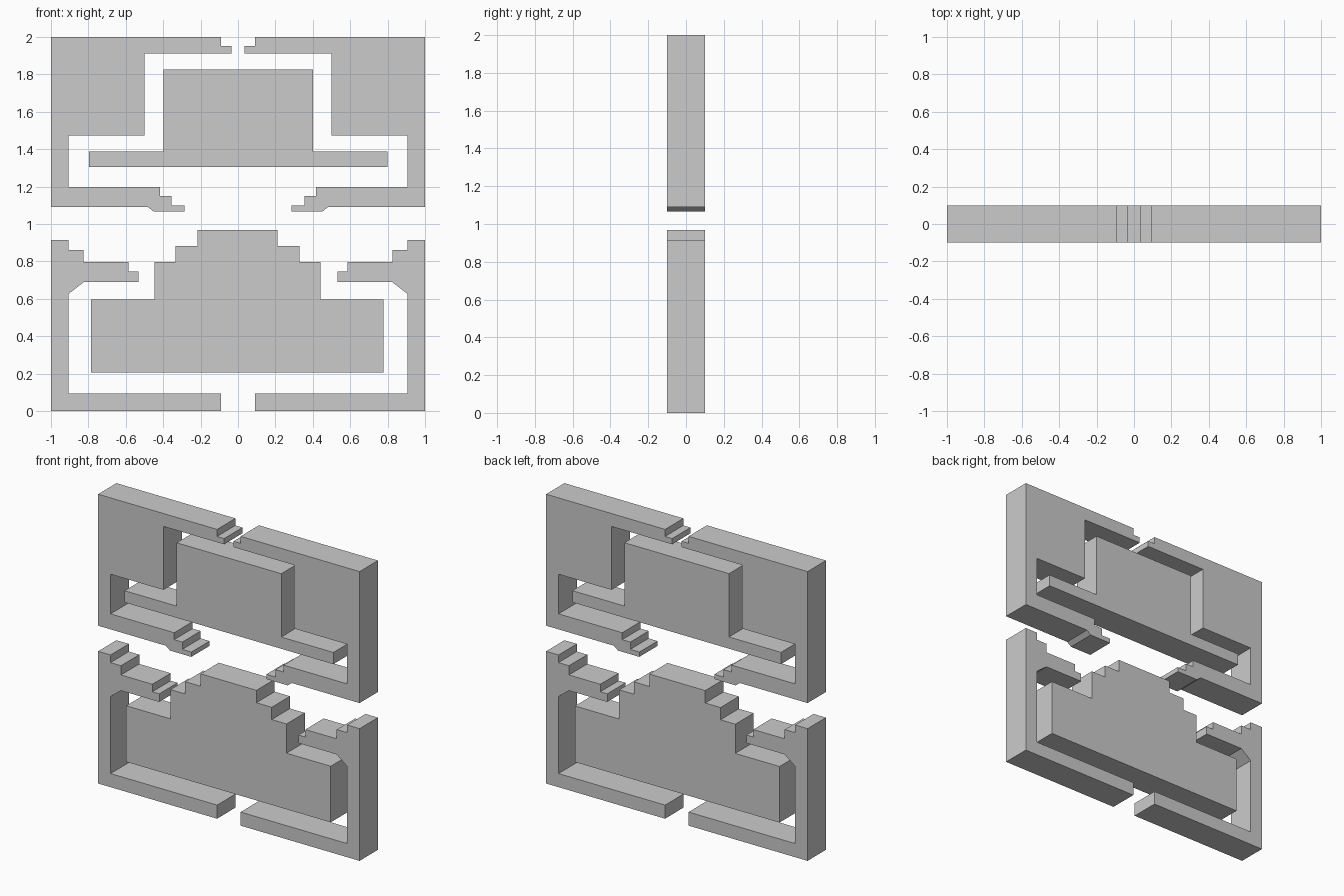
import bpy, bmesh

if "Cube" in bpy.data.objects:
    bpy.data.objects.remove(bpy.data.objects["Cube"])

DEPTH = 0.2


def plate(name, profile):
    """Extrude an (x, z) outline through the depth, centred on y = 0."""
    bm = bmesh.new()
    face = bm.faces.new([bm.verts.new((x, -DEPTH / 2, z)) for x, z in profile])
    geom = bmesh.ops.extrude_face_region(bm, geom=[face])["geom"]
    verts = [g for g in geom if isinstance(g, bmesh.types.BMVert)]
    bmesh.ops.translate(bm, verts=verts, vec=(0, DEPTH, 0))
    bmesh.ops.recalc_face_normals(bm, faces=bm.faces[:])
    mesh = bpy.data.meshes.new(name)
    bm.to_mesh(mesh)
    bm.free()
    obj = bpy.data.objects.new(name, mesh)
    bpy.context.collection.objects.link(obj)
    return obj


def mirrored_pair(name, profile):
    """Right half plus its separate mirrored left half."""
    mod = plate(name, profile).modifiers.new("Mirror", "MIRROR")
    mod.use_axis[0] = True
    mod.use_mirror_merge = False


def stepped_block(name, steps, offset=0.0):
    """Symmetric outline from right-hand (x, z) points, bottom to top."""
    right = [(offset + x, z) for x, z in steps]
    left = [(offset - x, z) for x, z in reversed(steps)]
    plate(name, right + left)


# Upper frame: thick shoulders, notched top lip, stepped lower tip
mirrored_pair("upper_frame", [
    (1, 2), (0.09, 2), (0.09, 1.951), (0.036, 1.951), (0.036, 1.911),
    (0.5, 1.911), (0.5, 1.472), (0.905, 1.472), (0.905, 1.198),
    (0.418, 1.198), (0.418, 1.15), (0.356, 1.15), (0.356, 1.099),
    (0.287, 1.099), (0.287, 1.066), (0.45, 1.066), (0.482, 1.091), (1, 1.091)])

# Lower frame: L-shaped bracket with stepped, chamfered upper arm
mirrored_pair("lower_frame", [
    (1, 0), (0.09, 0), (0.09, 0.094), (0.905, 0.094), (0.905, 0.627),
    (0.825, 0.689), (0.532, 0.689), (0.532, 0.745), (0.585, 0.745),
    (0.585, 0.797), (0.825, 0.797), (0.825, 0.861), (0.905, 0.861),
    (0.905, 0.914), (1, 0.914)])

# Upper core: block on a wide thin flange
stepped_block("upper_core", [
    (0.798, 1.306), (0.798, 1.387), (0.4, 1.387), (0.4, 1.825)], 0.001)

# Lower core: wide base with stepped top
stepped_block("lower_core", [
    (0.782, 0.207), (0.782, 0.595), (0.444, 0.595), (0.444, 0.797),
    (0.331, 0.797), (0.331, 0.882), (0.214, 0.882), (0.214, 0.968)], -0.003)
